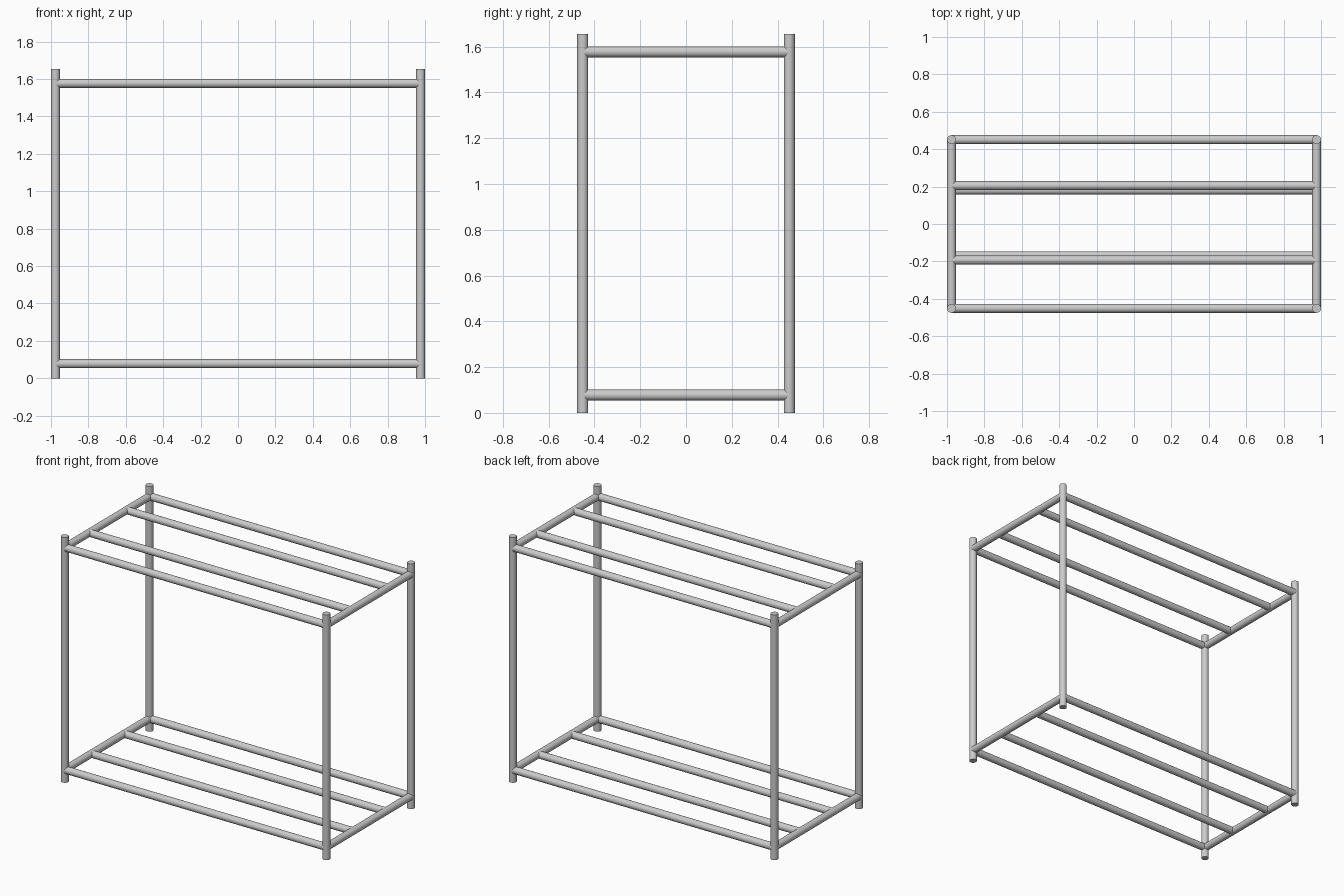
import bpy
from mathutils import Vector

if "Cube" in bpy.data.objects:
    bpy.data.objects.remove(bpy.data.objects["Cube"])

R = 0.024            # tube radius
X, Y = 0.976, 0.451  # post centre lines
H = 1.654            # post height


def tube(name, a, b):
    a, b = Vector(a), Vector(b)
    d = b - a
    bpy.ops.mesh.primitive_cylinder_add(vertices=32, radius=R, depth=d.length,
                                        location=(a + b) / 2)
    ob = bpy.context.object
    ob.name = name
    ob.rotation_euler = d.to_track_quat('Z', 'Y').to_euler()
    bpy.ops.object.shade_smooth_by_angle()
    return ob


# Upright posts
for sx, side in ((-1, "left"), (1, "right")):
    for sy, end in ((-1, "front"), (1, "back")):
        tube(f"{end}_{side}_post", (sx * X, sy * Y, 0), (sx * X, sy * Y, H))

# Shelf levels: outer frame plus two inner rails
for level, z, inner in (("lower", 0.078, (-0.170, 0.181)),
                        ("upper", 1.577, (-0.193, 0.205))):
    for sx, side in ((-1, "left"), (1, "right")):
        tube(f"{level}_{side}_end_rail", (sx * X, -Y, z), (sx * X, Y, z))
    rails = (("front", -Y), ("inner_front", inner[0]),
             ("inner_back", inner[1]), ("back", Y))
    for part, y in rails:
        tube(f"{level}_{part}_rail", (-X, y, z), (X, y, z))
